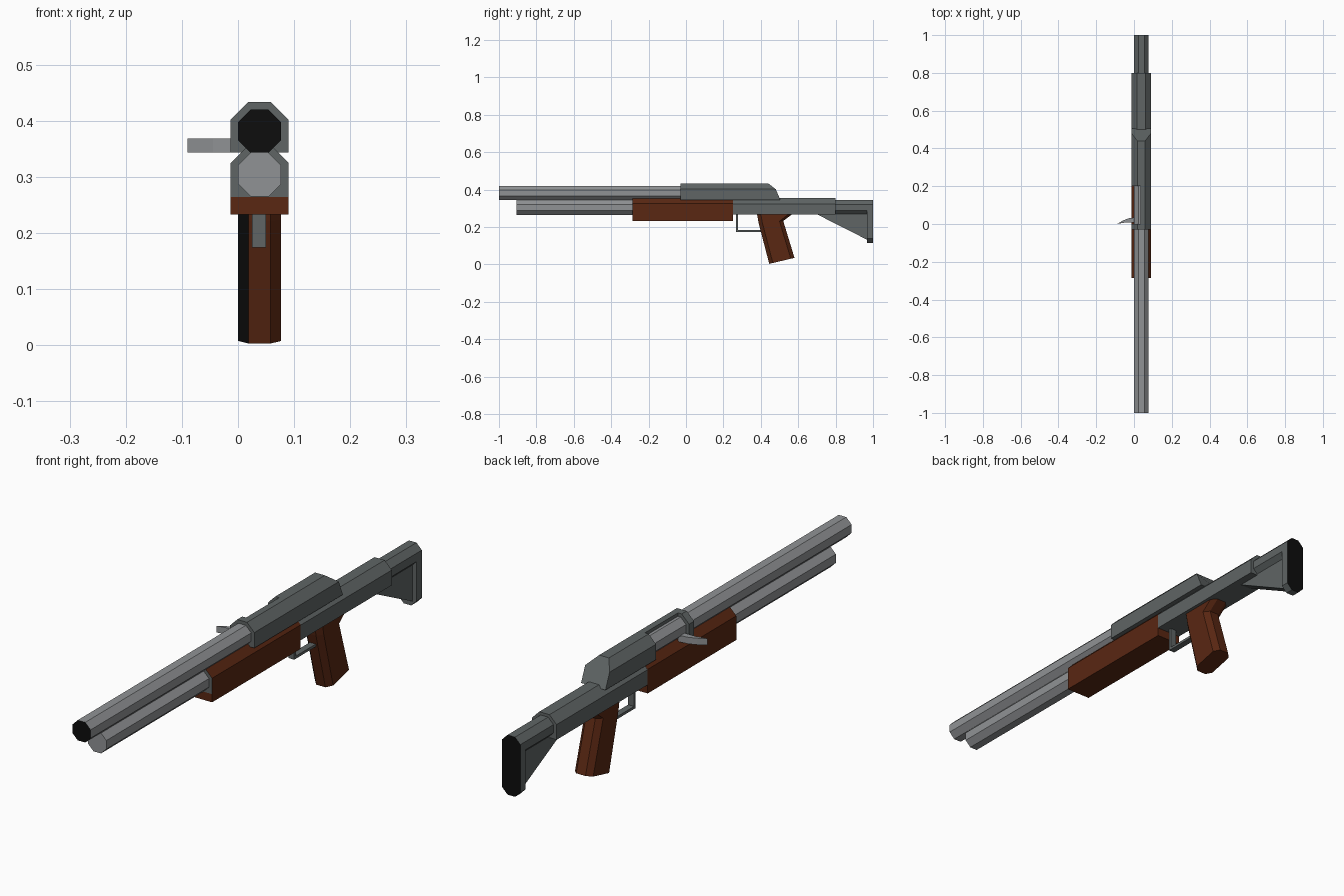
import bpy, bmesh
from mathutils import Vector

if "Cube" in bpy.data.objects:
    bpy.data.objects.remove(bpy.data.objects["Cube"])


def material(name, rgb):
    m = bpy.data.materials.new(name)
    m.diffuse_color = (*rgb, 1)
    m.use_nodes = True
    m.node_tree.nodes["Principled BSDF"].inputs["Base Color"].default_value = m.diffuse_color
    return m


LIGHT = material("light steel", (0.28, 0.29, 0.30))
DARK = material("dark steel", (0.115, 0.13, 0.13))
WOOD = material("brown wood", (0.10, 0.020, 0.006))
BLACK = material("black", (0.004, 0.004, 0.004))
CX = 0.0385                      # centre line of the long parts
HALF = 0.0385                    # half width of the tubes
WIDE = 0.0515                    # half width of the receiver


def loft(name, rings, mats, paint=None):
    """Skin equal-length rings of points, cap both ends, paint faces by rule."""
    bm = bmesh.new()
    rows = [[bm.verts.new(p) for p in ring] for ring in rings]
    n = len(rows[0])
    for a, b in zip(rows, rows[1:]):
        for i in range(n):
            j = (i + 1) % n
            bm.faces.new((a[i], a[j], b[j], b[i]))
    bm.faces.new(rows[0][::-1])
    bm.faces.new(rows[-1])
    bmesh.ops.recalc_face_normals(bm, faces=bm.faces)
    if paint:
        for f in bm.faces:
            f.material_index = 1 if paint(f.normal) else 0
    me = bpy.data.meshes.new(name)
    bm.to_mesh(me)
    bm.free()
    for m in mats:
        me.materials.append(m)
    ob = bpy.data.objects.new(name, me)
    bpy.context.collection.objects.link(ob)
    return ob


def along_y(name, profile, y0, y1, mats, paint=None):
    return loft(name, [[(x, y, z) for x, z in profile] for y in (y0, y1)], mats, paint)


def along_x(name, profile, x0, x1, mats):
    return loft(name, [[(x, y, z) for y, z in profile] for x in (x0, x1)], mats)


def box(name, x0, x1, y0, y1, z0, z1, mat):
    return along_y(name, [(x0, z0), (x1, z0), (x1, z1), (x0, z1)], y0, y1, [mat])


def octagon(w, z0, z1, c):
    """Rectangle with all four corners cut by c."""
    l, r = CX - w, CX + w
    return [(l + c, z0), (r - c, z0), (r, z0 + c), (r, z1 - c),
            (r - c, z1), (l + c, z1), (l, z1 - c), (l, z0 + c)]


def arch(w, z0, z1, c):
    """Rectangle with only its top corners cut by c."""
    l, r = CX - w, CX + w
    return [(l, z0), (r, z0), (r, z1 - c), (r - c, z1), (l + c, z1), (l, z1 - c)]


# Tubes
along_y("barrel", octagon(HALF, 0.343, 0.42, 0.0226), -1, 0.22,
        [LIGHT, BLACK], lambda n: n.y < -0.9)
along_y("magazine_tube", octagon(HALF, 0.265, 0.343, 0.0226), -0.905, 0, [LIGHT])

# Wooden fore-end, with a steel front above its base
box("fore_end_base", CX - WIDE, CX + WIDE, -0.285, 0.25, 0.233, 0.264, WOOD)
along_y("fore_end_sleeve", arch(WIDE, 0.264, 0.355, 0.03), -0.285, 0.25,
        [WOOD, DARK], lambda n: n.y < -0.9)

# Receiver: lower body, and cover with a sloping back
along_y("lower_receiver", arch(WIDE, 0.266, 0.354, 0.03), 0.25, 0.8, [DARK])
cover_profile = arch(WIDE, 0.343, 0.433, 0.031)
back_y = [0.505, 0.505, 0.48, 0.44, 0.44, 0.48]
cover = loft("receiver_cover",
             [[(x, -0.03, z) for x, z in cover_profile],
              [(x, y, z) for (x, z), y in zip(cover_profile, back_y)]], [DARK])

# Ejection port cut through the left of the cover
cutter = box("port_cutter", -0.1, 0.034, 0, 0.2, 0.3, 0.5, DARK)
cutter.hide_render = True
cut = cover.modifiers.new("port", 'BOOLEAN')
cut.operation = 'DIFFERENCE'
cut.object = cutter
bpy.context.view_layer.objects.active = cover
bpy.ops.object.modifier_apply(modifier="port")
bpy.data.objects.remove(cutter)

# Swept bolt handle
handle = [(-0.09, 0), (-0.045, 0.008), (0.01, 0.008), (0.01, 0.035), (-0.03, 0.03), (-0.06, 0.018)]
loft("bolt_handle", [[(x, y, z) for x, y in handle] for z in (0.343, 0.368)], [LIGHT])

# Pistol grip: cut-corner sections, each from a front point to a back point
def grip_ring(front, back):
    f, b = Vector(front), Vector(back)
    t = 0.02 / (b - f).length
    ring = []
    for x, s in ((0.019, 0), (0.058, 0), (0.077, t), (0.077, 1 - t),
                 (0.058, 1), (0.019, 1), (0, 1 - t), (0, t)):
        p = f.lerp(b, s)
        ring.append((x, p.x, p.y))
    return ring


loft("grip", [grip_ring((0.38, 0.268), (0.567, 0.268)),
              grip_ring((0.388, 0.222), (0.52, 0.232)),
              grip_ring((0.445, 0.003), (0.58, 0.035))],
     [WOOD, BLACK], lambda n: n.x < -0.3 and n.y < -0.3)

# Trigger guard
box("guard_post", 0.025, 0.05, 0.268, 0.278, 0.174, 0.268, DARK)
box("guard_bar", 0.025, 0.05, 0.268, 0.405, 0.174, 0.184, DARK)

# Stock: tube, triangular web and butt with black pad
along_y("stock_tube", octagon(HALF, 0.266, 0.343, 0.0226), 0.8, 0.975, [DARK])
along_x("stock_web", [(0.7, 0.268), (0.972, 0.13), (0.972, 0.285), (0.7, 0.285)],
        0.018, 0.059, [DARK])
along_y("butt", octagon(HALF, 0.115, 0.343, 0.0226), 0.968, 1,
        [DARK, BLACK], lambda n: n.y > 0.9)
